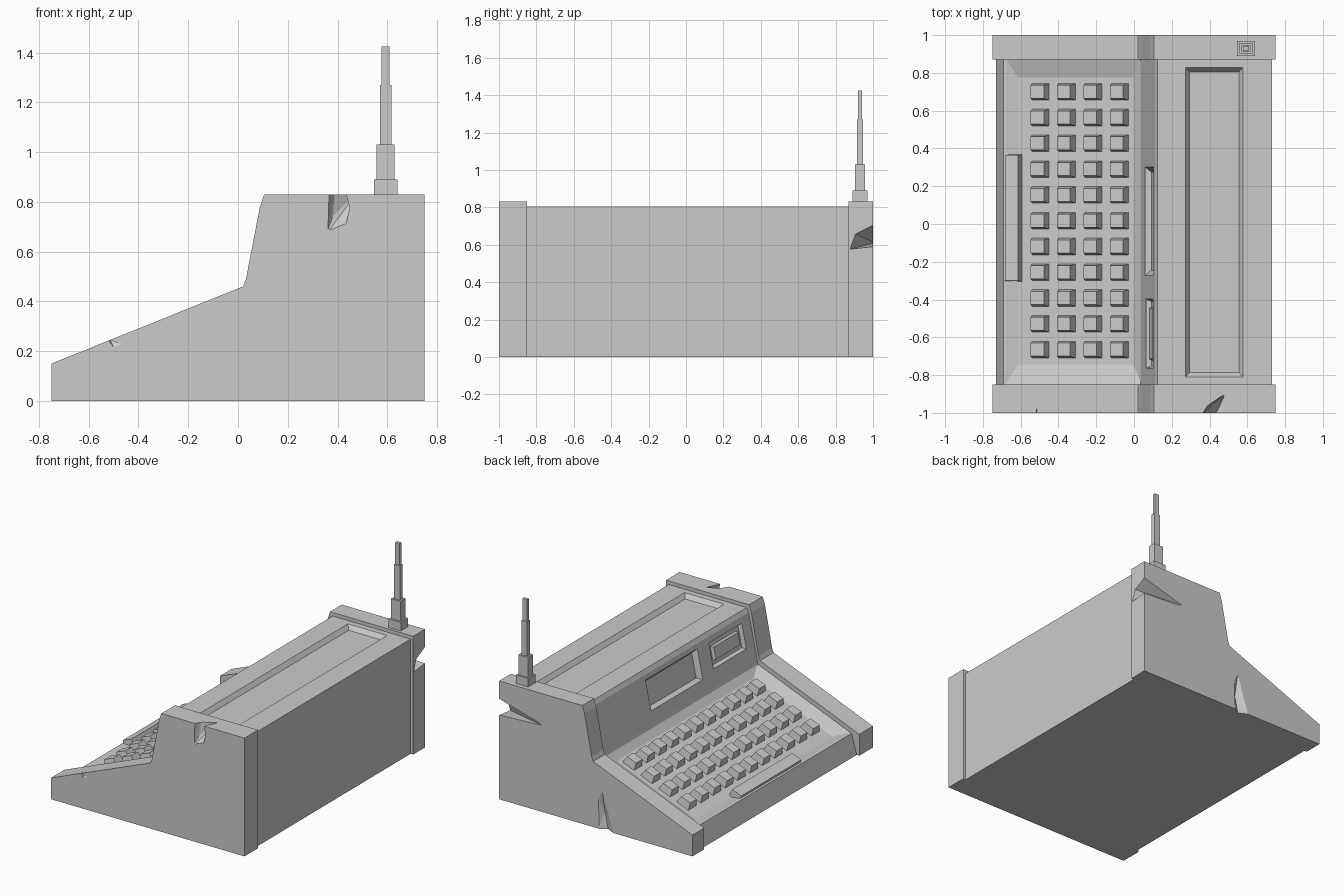
import bpy, bmesh, math
from mathutils import Matrix, Vector

if "Cube" in bpy.data.objects:
    bpy.data.objects.remove(bpy.data.objects["Cube"])


def make(name, bm):
    bmesh.ops.recalc_face_normals(bm, faces=bm.faces)
    me = bpy.data.meshes.new(name)
    bm.to_mesh(me)
    bm.free()
    ob = bpy.data.objects.new(name, me)
    bpy.context.collection.objects.link(ob)
    return ob


def extrude_profile(name, pts, y0, y1):
    bm = bmesh.new()
    face = bm.faces.new([bm.verts.new((x, y0, z)) for x, z in pts])
    ext = bmesh.ops.extrude_face_region(bm, geom=[face])
    moved = [v for v in ext["geom"] if isinstance(v, bmesh.types.BMVert)]
    bmesh.ops.translate(bm, verts=moved, vec=(0, y1 - y0, 0))
    return make(name, bm)


def frustum(name, loc, tilt, base, top, z0, z1):
    """Tapered block at loc, tilted about y; base/top are (x, y) sizes."""
    bm = bmesh.new()
    bmesh.ops.create_cube(bm, size=1)
    for v in bm.verts:
        s, z = (top, z1) if v.co.z > 0 else (base, z0)
        v.co = Vector((v.co.x * s[0], v.co.y * s[1], z))
    bm.transform(Matrix.Translation(loc) @ Matrix.Rotation(tilt, 4, 'Y'))
    return make(name, bm)


def hull(name, pts):
    bm = bmesh.new()
    for p in pts:
        bm.verts.new(p)
    res = bmesh.ops.convex_hull(bm, input=bm.verts)
    junk = [v for v in res["geom_interior"] if isinstance(v, bmesh.types.BMVert)]
    bmesh.ops.delete(bm, geom=junk, context='VERTS')
    return make(name, bm)


def cut(target, cutter):
    cutter.hide_render = True
    mod = target.modifiers.new("cut", 'BOOLEAN')
    mod.operation = 'DIFFERENCE'
    mod.solver = 'EXACT'
    mod.object = cutter
    bpy.context.view_layer.objects.active = target
    bpy.ops.object.modifier_apply(modifier=mod.name)
    bpy.data.objects.remove(cutter)


# Side panels
outline = [(-.75, 0), (-.75, .15), (.02, .46), (.032, .49), (.088, .78),
           (.105, .83), (.75, .83), (.75, 0)]
right_panel = extrude_profile("right_side_panel", outline, -1, -.85)
left_panel = extrude_profile("left_side_panel", outline, .87, 1)

# Chips knocked out of the panels
cut(right_panel, hull("chip", [
    (.36, -1.01, .85), (.355, -1.01, .67), (.43, -1.01, .70), (.445, -1.01, .77),
    (.425, -1.01, .85), (.39, -.96, .84), (.38, -.975, .74), (.48, -.90, .84)]))
cut(right_panel, hull("chip", [
    (-.53, -1.01, .25), (-.45, -1.01, .22), (-.49, -1.01, .20),
    (-.515, -.98, .245)]))
cut(left_panel, hull("chip", [
    (.77, 1.01, .715), (.77, 1.01, .59), (.77, .87, .575), (.77, .90, .66),
    (.39, 1.01, .61), (.60, 1.01, .64), (.72, .95, .65)]))
cut(left_panel, hull("chip", [
    (-.01, 1.01, .24), (-.05, 1.01, .32), (-.09, 1.01, .15), (-.16, 1.01, -.02),
    (-.02, 1.01, -.02), (-.05, .97, .12), (-.08, .97, -.02)]))

# Main body between the panels
body = extrude_profile("main_body", [
    (-.73, 0), (-.69, .14), (.035, .43), (.04, .45), (.11, .775), (.125, .805),
    (.73, .805), (.73, 0)], -.86, .88)

# Keyboard tray, screen window, drive bay and top vent recesses
DECK = -math.atan(.4)
WALL = -math.atan2(.325, .07)


def deck(x, y):
    return (x, y, .14 + (x + .69) * .4)


def wall(z, y):
    return (.04 + (z - .45) * .07 / .325, y, z)


cut(body, frustum("tray", deck(-.32, .015), DECK, (.66, 1.52), (.775, 1.73), -.03, .001))
cut(body, frustum("window", wall(.64, .015), WALL, (.17, .52), (.21, .575), -.03, .001))
cut(body, frustum("bay", wall(.65, -.58), WALL, (.15, .34), (.175, .365), -.025, .001))
cut(body, frustum("vent", (.425, .01, .805), 0, (.26, 1.59), (.305, 1.64), -.03, .001))
frustum("drive_bay_door", wall(.65, -.58), WALL, (.10, .29), (.085, .27), -.03, -.005)

# Keys
for row in range(4):
    for col in range(11):
        frustum(f"key_{row}_{col}", deck(-.505 + row * .14, -.665 + col * .1365),
                DECK, (.098, .09), (.075, .07), -.035, .02)
frustum("space_bar", deck(-.642, .0325), DECK, (.085, .675), (.075, .665), -.06, .02)

# Telescopic antenna
for i, (w, d, z0, z1) in enumerate([(.095, .08, .82, .89), (.073, .055, .885, 1.03),
                                    (.046, .032, 1.02, 1.27), (.033, .022, 1.26, 1.424)]):
    frustum(f"antenna_section_{i + 1}", (.593, .93, 0), 0, (w, d), (w, d), z0, z1)
